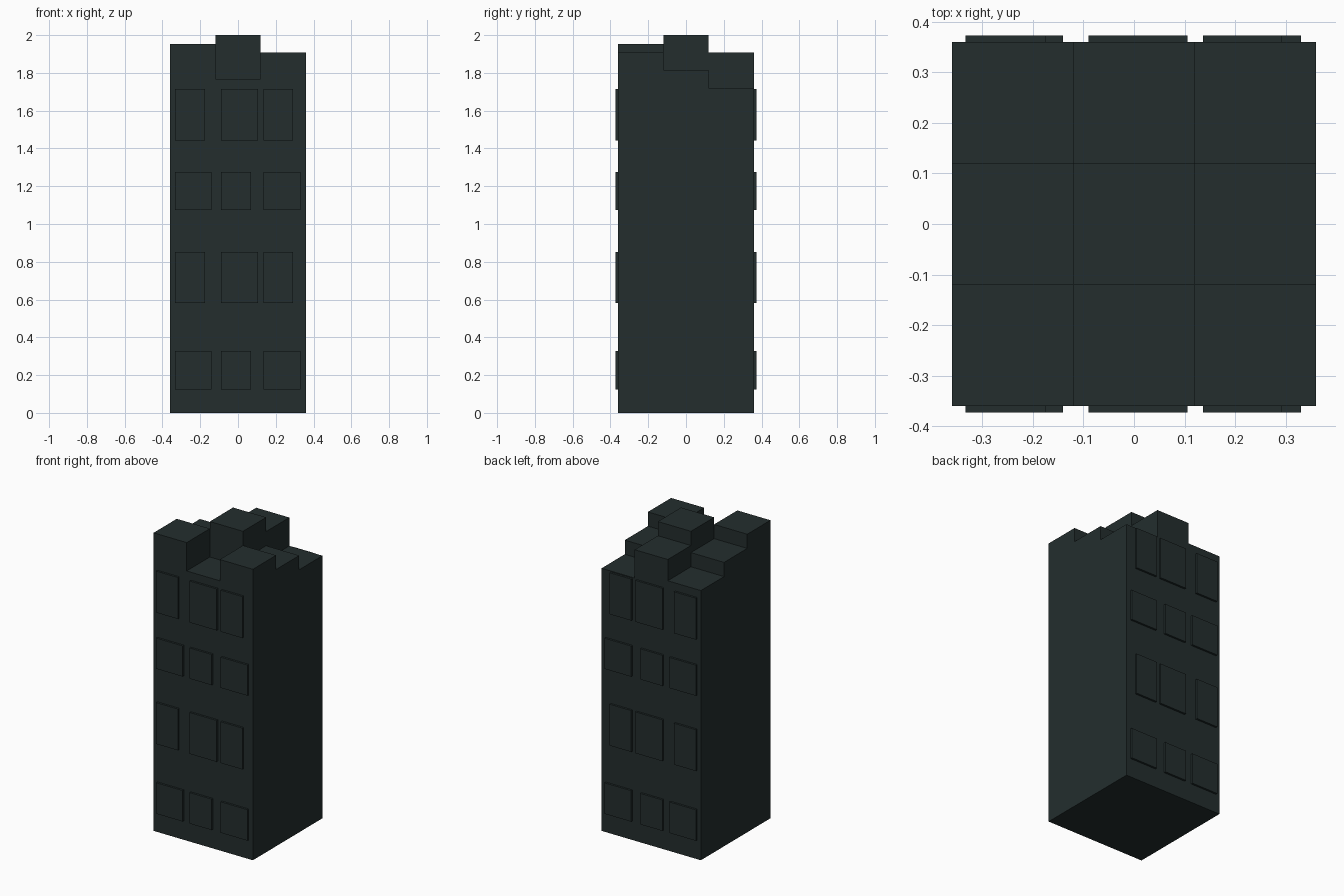
import bpy, bmesh

cube = bpy.data.objects.get("Cube")
if cube:
    bpy.data.objects.remove(cube, do_unlink=True)

# Single dark slate colour
slate = bpy.data.materials.new("dark_slate")
slate.use_nodes = True
colour = (0.017, 0.027, 0.027, 1)
slate.diffuse_color = colour
slate.node_tree.nodes["Principled BSDF"].inputs["Base Color"].default_value = colour

HALF = 0.36      # half width of the tower
CELL = 0.24      # roof block size
DEPTH = 0.013    # how far the windows stand out


def finish(name, bm):
    bmesh.ops.recalc_face_normals(bm, faces=bm.faces)
    mesh = bpy.data.meshes.new(name)
    bm.to_mesh(mesh)
    bm.free()
    mesh.materials.append(slate)
    obj = bpy.data.objects.new(name, mesh)
    bpy.context.collection.objects.link(obj)


def box(name, x0, x1, y0, y1, z0, z1):
    bm = bmesh.new()
    bmesh.ops.create_cube(bm, size=1)
    bmesh.ops.scale(bm, vec=(x1 - x0, y1 - y0, z1 - z0), verts=bm.verts)
    bmesh.ops.translate(bm, vec=((x0 + x1) / 2, (y0 + y1) / 2, (z0 + z1) / 2), verts=bm.verts)
    finish(name, bm)


# Tower: one closed shell whose roof steps up and down on a 3 by 3 grid
LOW, STEP = 1.721, 0.0465
steps = [[5, 1, 4],   # front row, left to right across x
         [3, 6, 2],
         [1, 4, 0]]   # back row


def height(i, j):
    return LOW + STEP * steps[j][i] if 0 <= i < 3 and 0 <= j < 3 else 0


bm = bmesh.new()


def quad(*points):
    bm.faces.new([bm.verts.new(p) for p in points])


for j in range(3):
    for i in range(3):
        x0, y0, top = i * CELL - HALF, j * CELL - HALF, height(i, j)
        x1, y1 = x0 + CELL, y0 + CELL
        corners = [(x0, y0), (x1, y0), (x1, y1), (x0, y1)]
        quad(*[(x, y, top) for x, y in corners])
        # walls only where the neighbour is lower
        for k, (di, dj) in enumerate([(0, -1), (1, 0), (0, 1), (-1, 0)]):
            low = height(i + di, j + dj)
            if low < top:
                a, b = corners[k], corners[(k + 1) % 4]
                quad((*a, low), (*b, low), (*b, top), (*a, top))
quad((-HALF, HALF, 0), (HALF, HALF, 0), (HALF, -HALF, 0), (-HALF, -HALF, 0))
bmesh.ops.remove_doubles(bm, verts=bm.verts, dist=0.0001)
finish("tower", bm)

# Raised windows: two alternating floor layouts, the same on front and back
wide_ends = [(-0.333, -0.14), (-0.09, 0.07), (0.136, 0.33)]
wide_middle = [(-0.333, -0.175), (-0.09, 0.106), (0.136, 0.292)]
floors = [(0.125, 0.328, wide_ends), (0.582, 0.853, wide_middle),
          (1.075, 1.276, wide_ends), (1.443, 1.715, wide_middle)]
for side, sign in (("front", -1), ("back", 1)):
    y0, y1 = sorted((sign * (HALF - 0.002), sign * (HALF + DEPTH)))
    for f, (z0, z1, columns) in enumerate(floors, 1):
        for c, (x0, x1) in enumerate(columns, 1):
            box(f"{side}_window_floor{f}_{c}", x0, x1, y0, y1, z0, z1)
